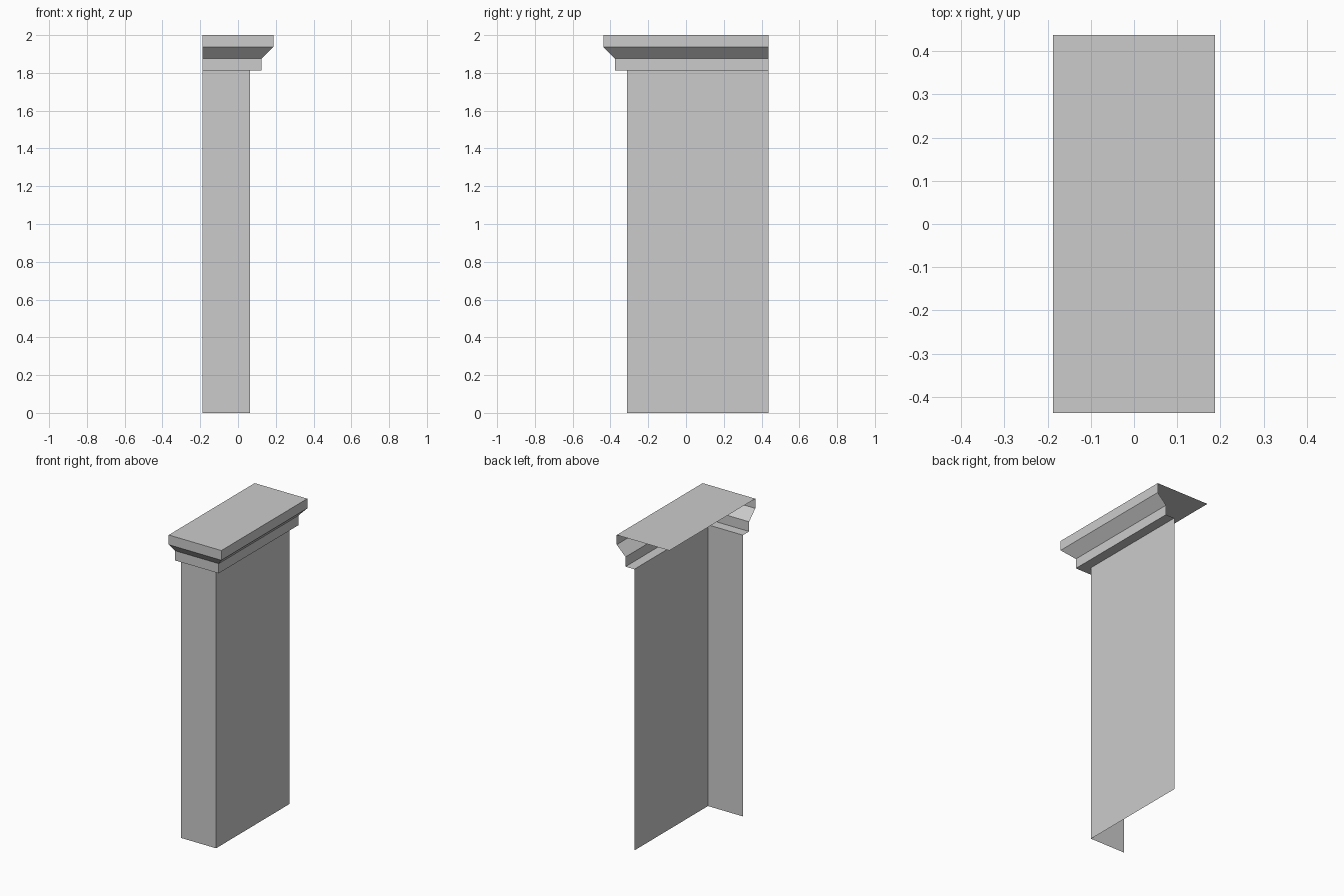
import bpy, bmesh

if "Cube" in bpy.data.objects:
    bpy.data.objects.remove(bpy.data.objects["Cube"])

LEFT, BACK = -0.1875, 0.4375        # open edges that sit against a wall
CORNER_X, CORNER_Y = 0.0625, -0.3125  # outer corner of the shaft


def make_object(name, bm):
    mesh = bpy.data.meshes.new(name)
    bm.to_mesh(mesh)
    bm.free()
    obj = bpy.data.objects.new(name, mesh)
    bpy.context.collection.objects.link(obj)
    return obj


def sweep_corner(name, profile, capped=False):
    """Sweep (outset, z) points along the front and right side, mitred at the corner."""
    bm = bmesh.new()
    rows = []
    for out, z in profile:
        x, y = CORNER_X + out, CORNER_Y - out
        rows.append([bm.verts.new(p) for p in ((LEFT, y, z), (x, y, z), (x, BACK, z))])
    for low, high in zip(rows, rows[1:]):
        for i in range(2):
            bm.faces.new((low[i], low[i + 1], high[i + 1], high[i]))
    if capped:
        back_left = bm.verts.new((LEFT, BACK, profile[-1][1]))
        bm.faces.new(rows[-1] + [back_left])
    return make_object(name, bm)


# Plain shaft: front and right walls only, open behind and below
sweep_corner("pillar_shaft", [(0, 0), (0, 1.8125)])

# Moulded capital: underside ledge, band, chamfer, upper band and flat top
sweep_corner("pillar_capital",
             [(0, 1.8125), (0.0625, 1.8125), (0.0625, 1.875),
              (0.125, 1.9375), (0.125, 2.0)], capped=True)
